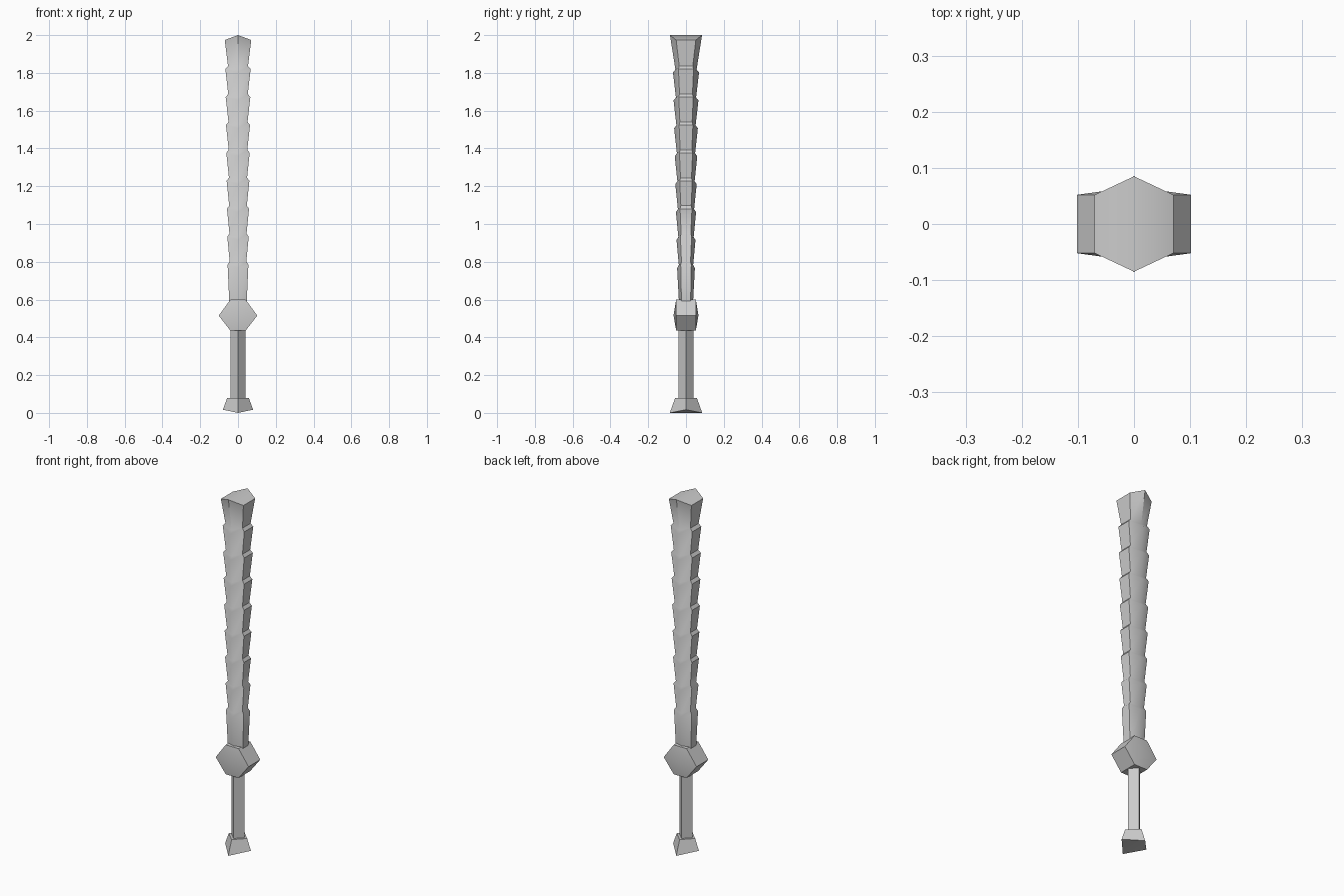
import bpy
import bmesh
import math

cube = bpy.data.objects.get("Cube")
if cube:
    bpy.data.objects.remove(cube)

grey = bpy.data.materials.new("plain grey")
grey.use_nodes = True
COLOUR = (0.6, 0.6, 0.6, 1)
grey.diffuse_color = COLOUR
grey.node_tree.nodes["Principled BSDF"].inputs["Base Color"].default_value = COLOUR


def finish(bm, name):
    """Turn the bmesh into an object, smooth except at its hard edges."""
    bmesh.ops.recalc_face_normals(bm, faces=bm.faces)
    for f in bm.faces:
        f.smooth = True
    for e in bm.edges:
        e.smooth = e.calc_face_angle(0) < math.radians(42)
    mesh = bpy.data.meshes.new(name)
    bm.to_mesh(mesh)
    bm.free()
    mesh.materials.append(grey)
    obj = bpy.data.objects.new(name, mesh)
    bpy.context.collection.objects.link(obj)
    return obj


def hexagon(x, side, ridge, z, drop=0.0):
    """Blade section: flat sides, ridges front and back set lower by drop."""
    zr = z - drop
    return [(0, -ridge, zr), (x, -side, z), (x, side, z),
            (0, ridge, zr), (-x, side, z), (-x, -side, z)]


def diamond(x, y, z, drop=0.0):
    return [(0, -y, z - drop), (x, 0, z), (0, y, z - drop), (-x, 0, z)]


def loft(name, sections):
    """Skin the sections and close both ends with a fold along the middle."""
    bm = bmesh.new()
    rings = [[bm.verts.new(p) for p in s] for s in sections]
    n = len(rings[0])
    for a, b in zip(rings, rings[1:]):
        for i in range(n):
            j = (i + 1) % n
            bm.faces.new((a[i], a[j], b[j], b[i]))
    for r in (rings[0], rings[-1]):
        bm.faces.new(r[:n // 2 + 1])
        bm.faces.new(r[n // 2:] + r[:1])
    return finish(bm, name)


# Blade: eight flared segments, each stepping in under the next
SEGMENTS = 8
sections = [hexagon(0.046, 0.024, 0.037, 0.58)]
for k in range(SEGMENTS):
    t = k / (SEGMENTS - 1)
    z = 0.785 + 1.035 * t
    sections.append(hexagon(0.055 + 0.012 * t, 0.028 + 0.012 * t,
                            0.047 + 0.022 * t, z, 0.018))
    sections.append(hexagon(0.044 + 0.009 * t, 0.024 + 0.012 * t,
                            0.038 + 0.018 * t, z + 0.016, 0.018))
# Flared tip with a raised ridge
sections.append(hexagon(0.07, 0.052, 0.085, 1.974, -0.026))
loft("blade", sections)

# Guard: a hexagonal block with slightly raised front and back
bm = bmesh.new()
outline = [(0.04, 0.6), (0.102, 0.515), (0.04, 0.435),
           (-0.04, 0.435), (-0.102, 0.515), (-0.04, 0.6)]
front = bm.faces.new([bm.verts.new((x, -0.052, z)) for x, z in outline])
back = bm.faces.new([bm.verts.new((x, 0.052, z)) for x, z in reversed(outline)])
bmesh.ops.bridge_loops(bm, edges=list(front.edges) + list(back.edges))
bmesh.ops.recalc_face_normals(bm, faces=bm.faces)
bmesh.ops.poke(bm, faces=[front, back], offset=0.014)
finish(bm, "guard")

# Handle and flared pommel
loft("handle", [diamond(0.04, 0.04, 0.06), diamond(0.04, 0.04, 0.45)])
loft("pommel", [diamond(0.08, 0.086, 0.017, 0.017), diamond(0.057, 0.057, 0.08)])
